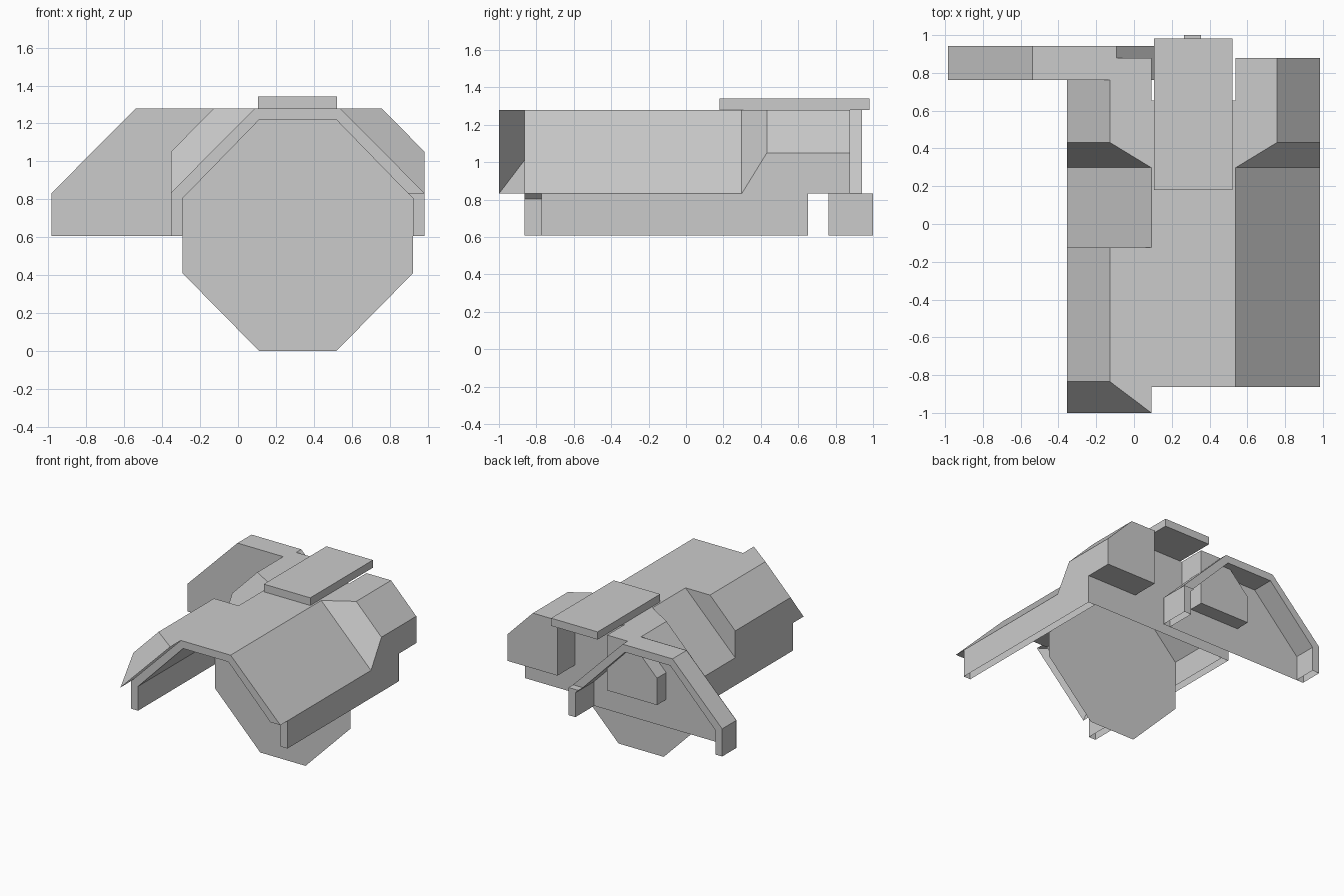
import bpy

if "Cube" in bpy.data.objects:
    bpy.data.objects.remove(bpy.data.objects["Cube"])

BASE, EAVE, TOP = 0.608, 0.832, 1.28
HALF = 0.669   # half width of each arch


def mesh(name, verts, faces):
    me = bpy.data.meshes.new(name)
    me.from_pydata(verts, [], faces)
    me.update()
    ob = bpy.data.objects.new(name, me)
    bpy.context.collection.objects.link(ob)
    return ob


def plate(name, prof, y):
    """Flat single-sided sheet from an (x, z) outline."""
    return mesh(name, [(x, y, z) for x, z in prof], [list(range(len(prof)))])


def prism(name, prof, y0, y1, open_last=False):
    """Extrude an (x, z) outline along y; open_last leaves out the last side."""
    n = len(prof)
    verts = [(x, y, z) for y in (y0, y1) for x, z in prof]
    faces = [list(range(n)), list(range(2 * n - 1, n - 1, -1))]
    faces += [[i, i + n, (i + 1) % n + n, (i + 1) % n]
              for i in range(n - 1 if open_last else n)]
    return mesh(name, verts, faces)


def arch(name, cx, y0, y1, leg0, leg1):
    """Half-octagon shell with open feet; the right leg has its own y range."""
    roof = [(-HALF, BASE), (-HALF, EAVE), (-.223, TOP), (.223, TOP),
            (HALF, EAVE), (.58, EAVE), (.203, 1.22), (-.203, 1.22),
            (-.607, .805), (-.607, BASE)]
    leg = [(HALF, BASE), (HALF, EAVE), (.58, EAVE), (.607, .805), (.607, BASE)]
    prism(name + "_shell", [(x + cx, z) for x, z in roof], y0, y1, True)
    prism(name + "_right_leg", [(x + cx, z) for x, z in leg], leg0, leg1, True)


def end_wall(name, cx, y):
    prof = [(-HALF, BASE), (-HALF, EAVE), (-.223, TOP), (.223, TOP),
            (HALF, EAVE), (HALF, BASE)]
    return plate(name, [(x + cx, z) for x, z in prof], y)


def pod(name, side, y0, y1, y2, rear_from=None):
    """Chamfered housing on the arch slope, with a sloping nose."""
    cx = 0.315
    xi, xm, xo = (cx + side * d for d in (.223, .443, HALF))
    verts = [(xo, y0, EAVE), (xi, y0, TOP), (xo, y1, 1.05), (xm, y1, TOP),
             (xo, y2, 1.05), (xm, y2, TOP), (xo, y2, EAVE), (xi, y2, TOP)]
    faces = [[0, 1, 3, 2], [2, 3, 5, 4], [1, 7, 5, 3], [0, 2, 4, 6]]
    if rear_from is None:
        faces.append([4, 5, 7, 6])
    else:
        # overhanging rear: closed end, underside and inner side
        verts += [(xi, y2, EAVE), (xi, rear_from, EAVE),
                  (xo, rear_from, EAVE), (xi, rear_from, TOP)]
        faces += [[4, 5, 7, 8, 6], [6, 8, 9, 10], [7, 11, 9, 8]]
    return mesh(name, verts, faces)


# main tunnel shell and its rear wall
arch("main_arch", 0.315, -0.863, 0.653, -0.773, 0.653)
end_wall("main_rear_wall", 0.315, 0.656)

# offset rear arch with its front wall
arch("rear_arch", -0.315, 0.762, 0.942, 0.762, 1.0)
end_wall("rear_arch_wall", -0.315, 0.759)

# octagonal bulkhead sheet
plate("bulkhead", [(.112, 0), (.518, 0), (.922, .41), (.922, .805),
                   (.518, 1.22), (.112, 1.22), (-.292, .805), (-.292, .41)], 0.125)

# side housings
pod("front_left_housing", -1, -1.0, -0.834, -0.125)
for label, side in (("left", -1), ("right", 1)):
    pod("rear_%s_housing" % label, side, 0.298, 0.432, 0.878, 0.655)

# roof slab
prism("roof_slab", [(.105, TOP), (.522, TOP), (.522, 1.342), (.105, 1.342)], 0.18, 0.982)
